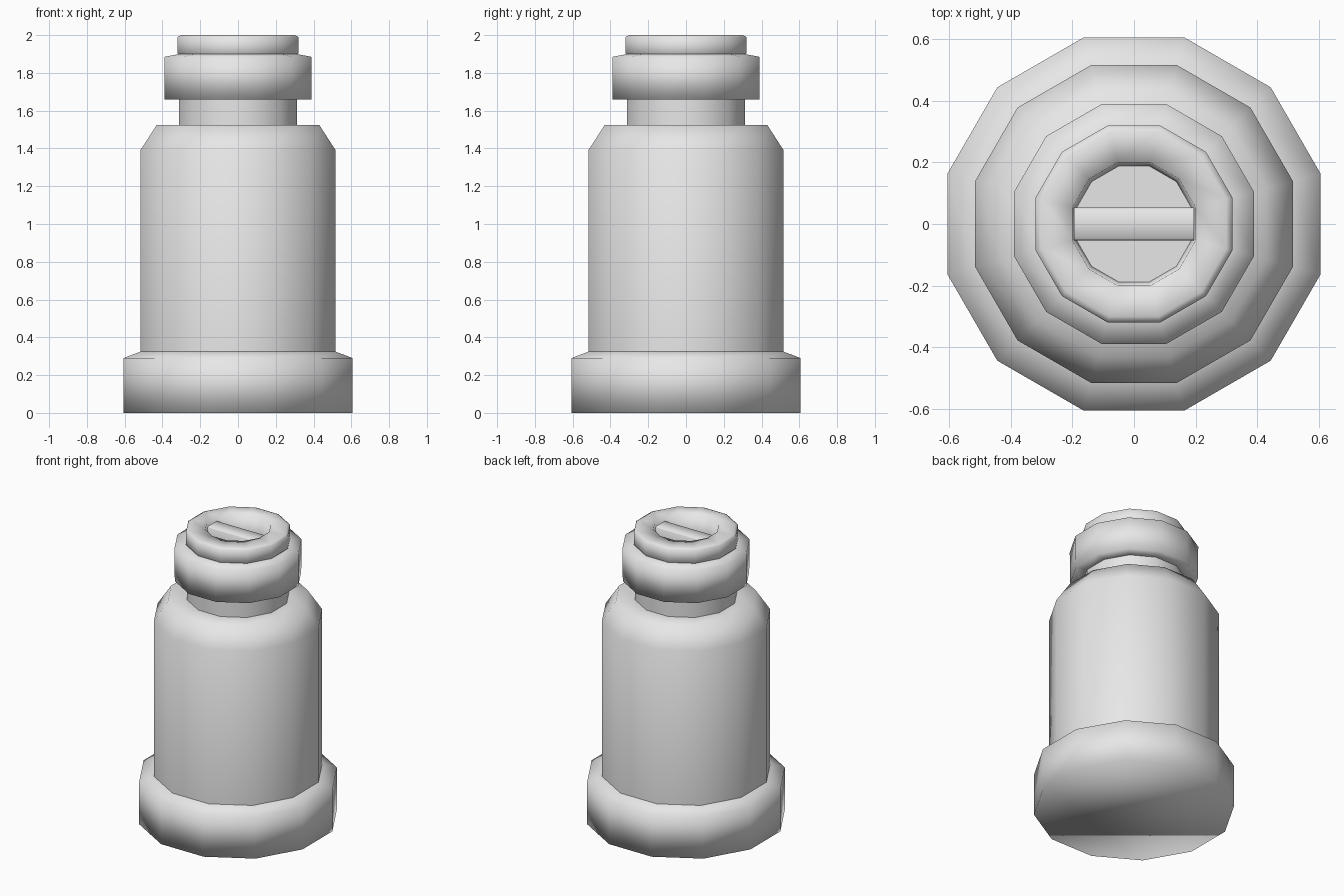
import bpy, bmesh, math

cube = bpy.data.objects.get("Cube")
if cube:
    bpy.data.objects.remove(cube, do_unlink=True)

SIDES = 12

grey = bpy.data.materials.new("plain_grey")
grey.use_nodes = True
colour = (0.8, 0.8, 0.8, 1.0)
grey.diffuse_color = colour
grey.node_tree.nodes["Principled BSDF"].inputs["Base Color"].default_value = colour


def finish(bm, name, smooth=True):
    mesh = bpy.data.meshes.new(name)
    for face in bm.faces:
        face.smooth = smooth
    bm.to_mesh(mesh)
    bm.free()
    mesh.materials.append(grey)
    obj = bpy.data.objects.new(name, mesh)
    bpy.context.collection.objects.link(obj)
    return obj


def turned(name, profile, close_bottom=False, smooth=True):
    """Twelve-sided turned part; profile holds (flat-side distance, height)."""
    bm = bmesh.new()
    rings = []
    for flat, z in profile:
        r = flat / math.cos(math.pi / SIDES)
        angles = [2 * math.pi * (i + 0.5) / SIDES for i in range(SIDES)]
        rings.append([bm.verts.new((r * math.cos(a), r * math.sin(a), z)) for a in angles])
    for low, high in zip(rings, rings[1:]):
        for i in range(SIDES):
            j = (i + 1) % SIDES
            bm.faces.new((low[i], low[j], high[j], high[i]))
    if close_bottom:
        bm.faces.new(rings[0][::-1])
    return finish(bm, name, smooth)


# Foot, closed underneath
turned("base", [(0.607, 0), (0.607, 0.29), (0.515, 0.325)], close_bottom=True)

# Main barrel with sloping shoulder
turned("body", [(0.517, 0.32), (0.517, 1.39), (0.43, 1.525), (0.30, 1.525)])

# Neck, collar and rounded cap ring with its bore
turned("neck", [(0.313, 1.52), (0.313, 1.67)])
turned("collar", [(0.31, 1.66), (0.388, 1.66), (0.39, 1.885), (0.31, 1.90)])
turned("cap_ring", [(0.31, 1.895), (0.32, 1.905), (0.32, 1.99), (0.30, 2.0),
                    (0.20, 2.0), (0.188, 1.88)])

# Floor of the bore
bm = bmesh.new()
bmesh.ops.create_circle(bm, cap_ends=True, segments=SIDES,
                        radius=0.19 / math.cos(math.pi / SIDES))
floor = finish(bm, "bore_floor", smooth=False)
floor.location.z = 1.88
floor.rotation_euler.z = math.pi / SIDES

# Grip bar spanning the bore
bm = bmesh.new()
section = [(-0.053, 1.88), (-0.053, 1.965), (-0.047, 1.972),
           (0.047, 1.972), (0.053, 1.965), (0.053, 1.88)]
left, right = [[bm.verts.new((x, y, z)) for y, z in section] for x in (0.195, -0.195)]
for i in range(len(section) - 1):
    bm.faces.new((left[i], left[i + 1], right[i + 1], right[i]))
finish(bm, "grip_bar")
